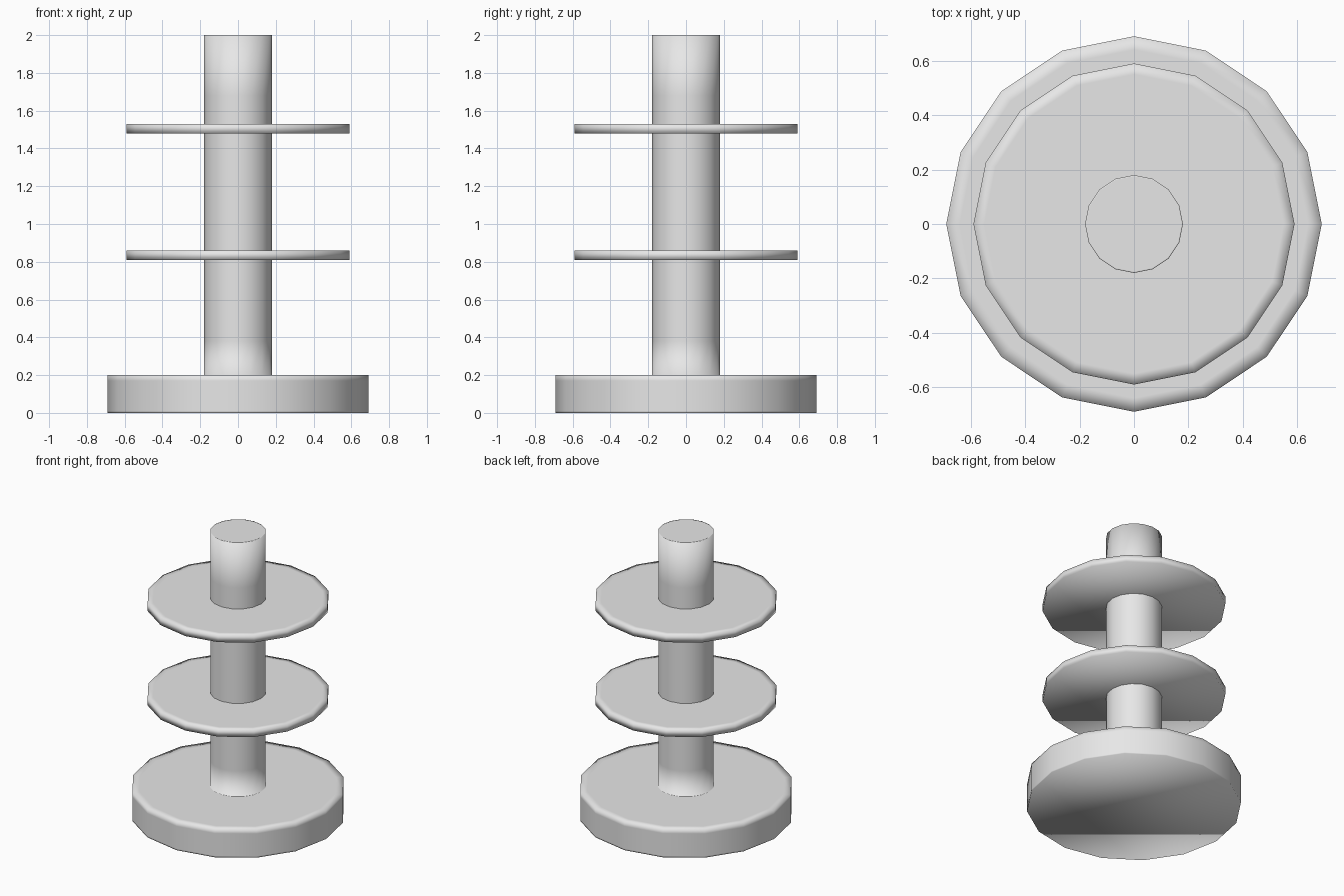
import bpy, bmesh
from math import cos, sin, pi

cube = bpy.data.objects.get("Cube")
if cube:
    bpy.data.objects.remove(cube)

SIDES = 16

# One plain light grey for every part
grey = bpy.data.materials.new("light_grey")
grey.use_nodes = True
colour = (0.8, 0.8, 0.8, 1)
grey.diffuse_color = colour
grey.node_tree.nodes["Principled BSDF"].inputs["Base Color"].default_value = colour


def turned(name, profile):
    """Smooth 16-sided turned solid from (radius, height) rings, capped at both ends."""
    bm = bmesh.new()
    rings = [[bm.verts.new((r * cos(2 * pi * i / SIDES), r * sin(2 * pi * i / SIDES), z))
              for i in range(SIDES)] for r, z in profile]
    for low, high in zip(rings, rings[1:]):
        for i in range(SIDES):
            j = (i + 1) % SIDES
            bm.faces.new((low[i], low[j], high[j], high[i]))
    bm.faces.new(rings[0][::-1])
    bm.faces.new(rings[-1])
    for face in bm.faces:
        face.smooth = True
    mesh = bpy.data.meshes.new(name)
    bm.to_mesh(mesh)
    bm.free()
    mesh.materials.append(grey)
    obj = bpy.data.objects.new(name, mesh)
    bpy.context.collection.objects.link(obj)
    return obj


# Base and central post in one piece, with support rings beside the corners
turned("base_and_post", [
    (0.69, 0), (0.69, 0.01), (0.69, 0.17), (0.69, 0.2), (0.64, 0.2),
    (0.185, 0.2), (0.18, 0.2), (0.18, 0.38), (0.18, 1.68), (0.18, 2), (0.175, 2)])

# Two thin discs around the post
for name, z in (("lower_disc", 0.81), ("upper_disc", 1.48)):
    turned(name, [(0.59, z), (0.59, z + 0.05), (0.55, z + 0.05)])
